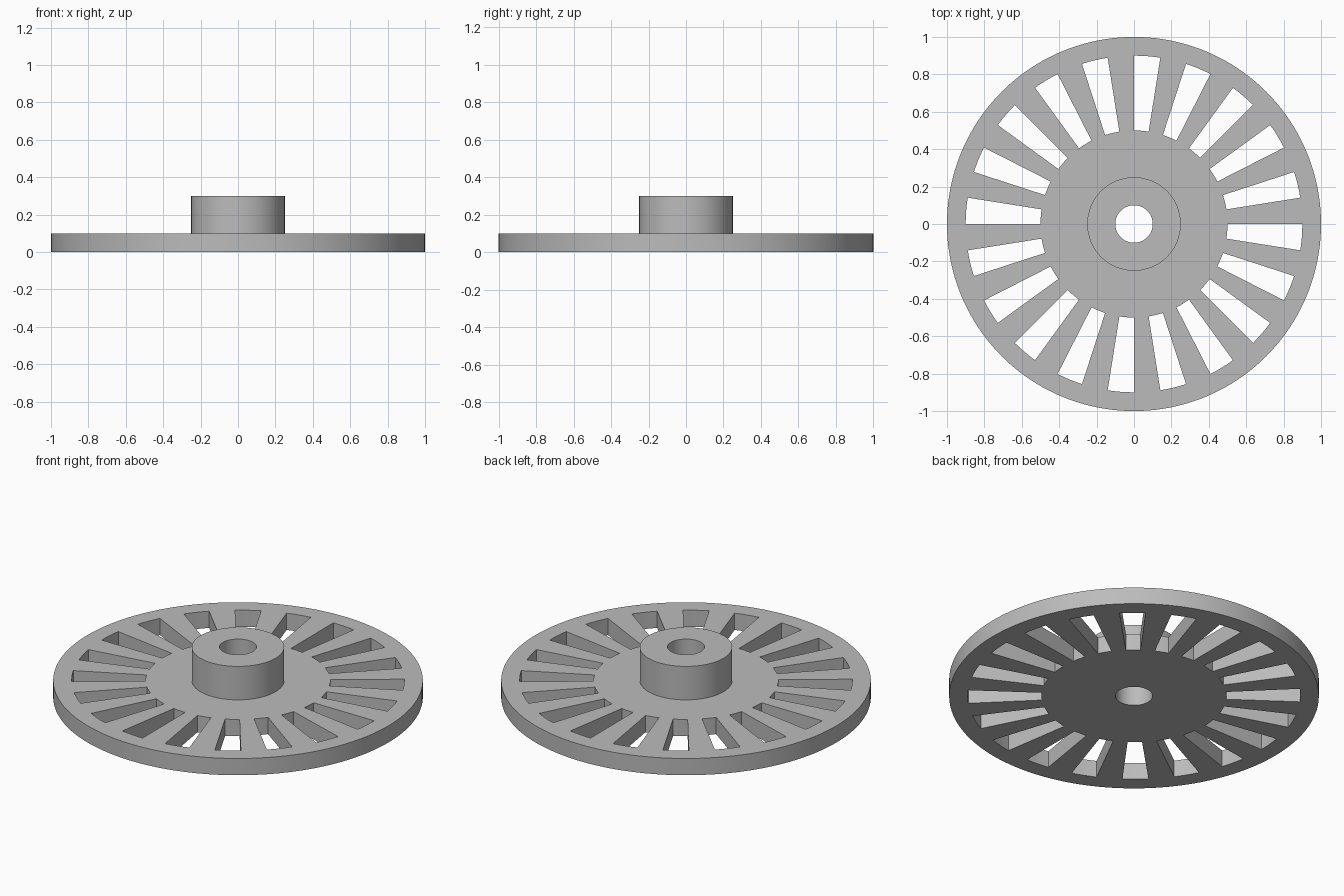
import bpy
import bmesh
from math import cos, sin, tau

default = bpy.data.objects.get("Cube")
if default:
    bpy.data.objects.remove(default)

SLOTS = 20
STEPS = 8                     # facets per slot pitch
SIDES = SLOTS * STEPS
RADII = [0.1, 0.25, 0.5, 0.9, 1.0]   # bore, hub, slot start, slot end, rim
DISC_HEIGHT, HUB_HEIGHT = 0.1, 0.2
SLOT_BAND = 2

grey = bpy.data.materials.new("plain grey")
grey.use_nodes = True
colour = (0.5, 0.5, 0.5, 1)
grey.diffuse_color = colour
grey.node_tree.nodes["Principled BSDF"].inputs["Base Color"].default_value = colour


def raise_faces(bm, faces, height, keep):
    """Extrude faces straight up and return the new top faces."""
    result = bmesh.ops.extrude_face_region(bm, geom=faces, use_keep_orig=keep)["geom"]
    verts = [g for g in result if isinstance(g, bmesh.types.BMVert)]
    bmesh.ops.translate(bm, verts=verts, vec=(0, 0, height))
    return [g for g in result if isinstance(g, bmesh.types.BMFace)]


bm = bmesh.new()

# Flat plan of concentric bands, leaving out the slots
rings = [[bm.verts.new((r * cos(tau * i / SIDES), r * sin(tau * i / SIDES), 0))
          for i in range(SIDES)] for r in RADII]
for band, (inner, outer) in enumerate(zip(rings, rings[1:])):
    for i in range(SIDES):
        if band == SLOT_BAND and i % STEPS >= STEPS // 2:
            continue
        j = (i + 1) % SIDES
        bm.faces.new((inner[i], outer[i], outer[j], inner[j]))

# Slotted disc, then the hub rising from its innermost band
top = raise_faces(bm, bm.faces[:], DISC_HEIGHT, True)
hub = [f for f in top if f.calc_center_median().xy.length < RADII[1]]
raise_faces(bm, hub, HUB_HEIGHT, False)
bmesh.ops.delete(bm, geom=[f for f in hub if f.is_valid], context="FACES_ONLY")
bmesh.ops.recalc_face_normals(bm, faces=bm.faces[:])

mesh = bpy.data.meshes.new("slotted_wheel")
bm.to_mesh(mesh)
bm.free()
mesh.materials.append(grey)
wheel = bpy.data.objects.new("slotted_wheel", mesh)
bpy.context.collection.objects.link(wheel)

# Smooth round walls, crisp rims and slot corners
bpy.context.view_layer.objects.active = wheel
wheel.select_set(True)
bpy.ops.object.shade_smooth_by_angle()
